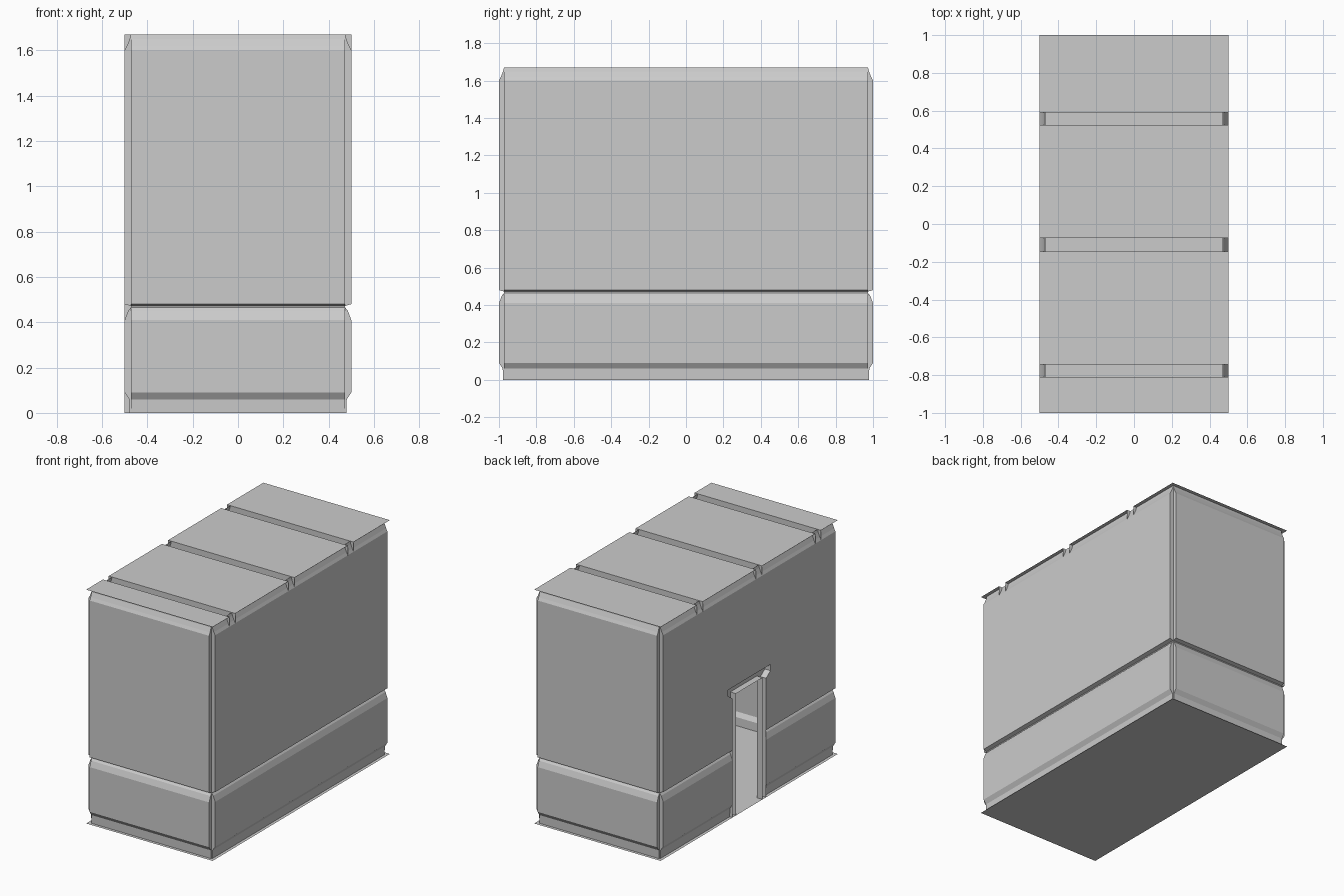
import bpy, bmesh
from mathutils import Vector

if "Cube" in bpy.data.objects:
    bpy.data.objects.remove(bpy.data.objects["Cube"])

HX, HY, TOP = 0.5, 1.0, 1.67
N = 0.028  # corner post inset


def finish(bm, name):
    bmesh.ops.remove_doubles(bm, verts=bm.verts, dist=1e-5)
    me = bpy.data.meshes.new(name)
    bm.to_mesh(me)
    bm.free()
    ob = bpy.data.objects.new(name, me)
    bpy.context.collection.objects.link(ob)
    return ob


def loft(bm, rings, closed):
    rows = [[bm.verts.new(p) for p in r] for r in rings]
    n = len(rows[0])
    for a, b in zip(rows, rows[1:]):
        for i in range(n if closed else n - 1):
            j = (i + 1) % n
            bm.faces.new((a[i], a[j], b[j], b[i]))


# Floor
bm = bmesh.new()
loft(bm, [[(-HX, -HY, 0), (HX, -HY, 0)], [(-HX, HY, 0), (HX, HY, 0)]], False)
finish(bm, "floor")


# Walls: skirting, wainscot, rail and crown lofted with notched corners
def footprint(z, d):
    quarter = [(HX - d, HY - N), (HX - N, HY - N), (HX - N, HY - d)]
    pts = []
    for sx, sy, step in ((1, 1, 1), (-1, 1, -1), (-1, -1, 1), (1, -1, -1)):
        pts += [(sx * x, sy * y, z) for x, y in quarter[::step]]
    return pts


profile = [(0, .022), (.06, .02), (.09, 0), (.41, 0), (.45, .015), (.465, .027),
           (.472, .027), (.48, 0), (1.6, 0), (1.62, .01), (1.65, .022), (TOP, .027)]
bm = bmesh.new()
loft(bm, [footprint(z, d) for z, d in profile], True)

# Doorway cut out of the left wall, flared at the header
JAMB, EAR, Z1, Z2, Z3 = .19, .24, .85, .885, .93


def half_width(z):
    if z > Z3:
        return 0
    return JAMB + (EAR - JAMB) * min(1, max(0, (z - Z1) / (Z2 - Z1)))


cuts = [((0, 0, z), (0, 0, 1)) for z in (Z1, Z2, Z3)]
for s in (-1, 1):
    cuts += [((0, s * JAMB, 0), (0, 1, 0)), ((0, s * EAR, 0), (0, 1, 0)),
             ((0, s * JAMB, Z1), (0, s * (Z2 - Z1), JAMB - EAR))]
for co, no in cuts:
    faces = [f for f in bm.faces if f.calc_center_median().x < -.465
             and abs(f.calc_center_median().y) < .96]
    geom = set(faces)
    for f in faces:
        geom.update(f.edges)
        geom.update(f.verts)
    bmesh.ops.bisect_plane(bm, geom=list(geom), plane_co=Vector(co),
                           plane_no=Vector(no).normalized(), dist=1e-6)
hole = []
for f in bm.faces:
    c = f.calc_center_median()
    if c.x < -.465 and abs(c.y) < half_width(c.z):
        hole.append(f)
bmesh.ops.delete(bm, geom=hole, context='FACES')
finish(bm, "walls")

# Door frame: channel open to the outside
outer = [(JAMB, 0), (JAMB, Z1), (EAR, Z2), (EAR, Z3)]
inner = [(.15, 0), (.15, .84), (.15, .86), (.15, .87)]


def arch(half, x):
    return [(x, y, z) for y, z in half] + [(x, -y, z) for y, z in half[::-1]]


bm = bmesh.new()
loft(bm, [arch(outer, -.5), arch(outer, -.455), arch(inner, -.455), arch(inner, -.5)], False)
finish(bm, "door_frame")

# Ceiling with three beams and deeper end brackets
beams = [(-.81, -.745), (-.145, -.075), (.525, .59)]
BEAM, BRACKET = .04, .07


def section(x, depth):
    pts = [(x, -HY, TOP)]
    for a, b in beams:
        pts += [(x, a, TOP), (x, a, TOP - depth), (x, b, TOP - depth), (x, b, TOP)]
    return pts + [(x, HY, TOP)]


bm = bmesh.new()
for x0, x1, depth in ((-HX, -.47, BRACKET), (-.47, .47, BEAM), (.47, HX, BRACKET)):
    loft(bm, [section(x0, depth), section(x1, depth)], False)
for x in (-.47, .47):
    for a, b in beams:
        loft(bm, [[(x, a, TOP - BEAM), (x, b, TOP - BEAM)],
                  [(x, a, TOP - BRACKET), (x, b, TOP - BRACKET)]], False)
finish(bm, "beamed_ceiling")
